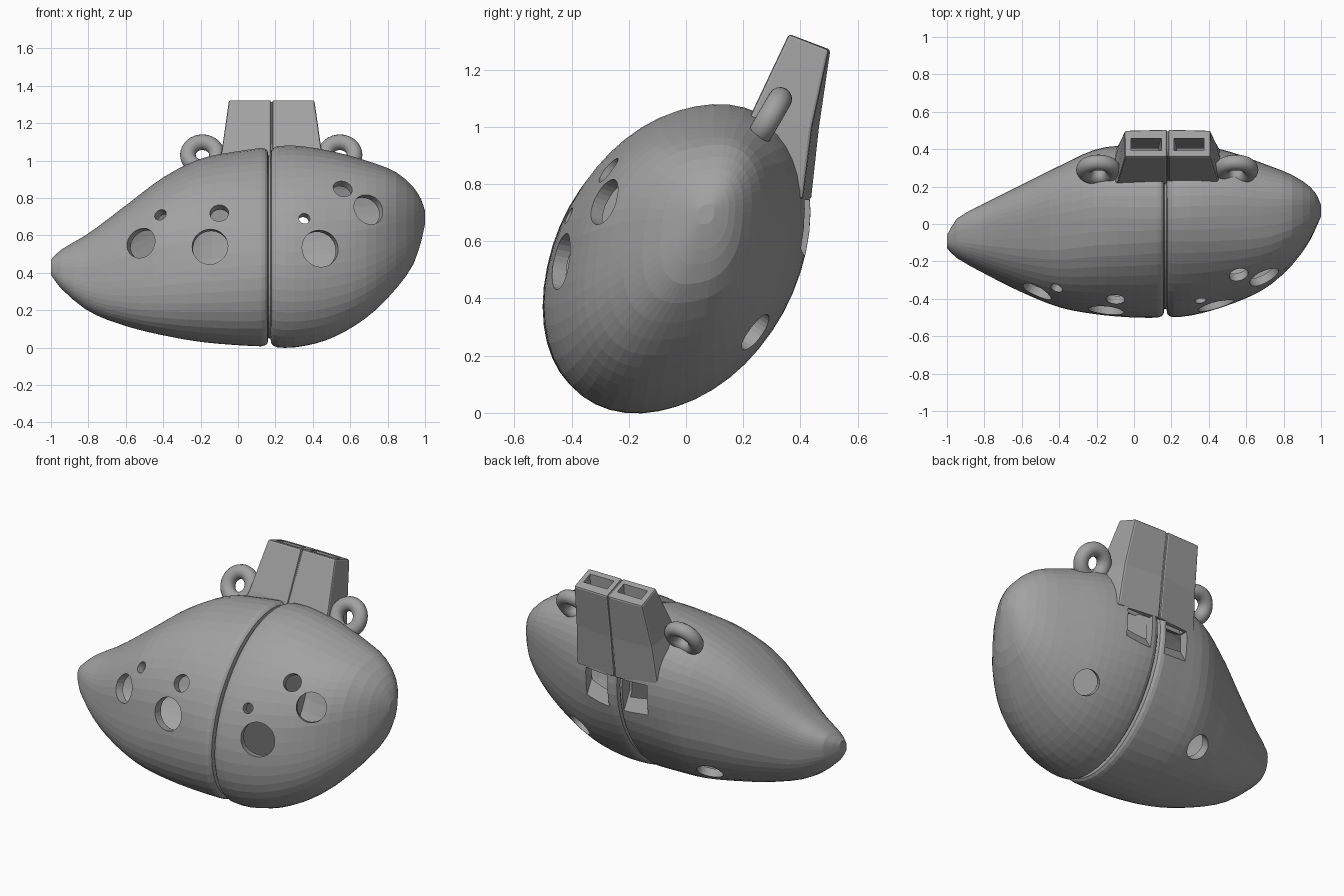
import bpy, bmesh, math
from mathutils import Matrix, Vector
from mathutils.bvhtree import BVHTree

if "Cube" in bpy.data.objects:
    bpy.data.objects.remove(bpy.data.objects["Cube"], do_unlink=True)

GREY = (0.36, 0.36, 0.36, 1)
clay = bpy.data.materials.new("clay_grey")
clay.use_nodes = True
clay.diffuse_color = GREY
clay.node_tree.nodes["Principled BSDF"].inputs["Base Color"].default_value = GREY

# Body outline: x, top z, bottom z, back y, front y
OUTLINE = [
    (-1, .47, .39, -.06, -.13), (-.95, .52, .32, .025, -.18),
    (-.8, .61, .195, .11, -.265), (-.6, .76, .115, .21, -.365),
    (-.4, .91, .065, .31, -.445), (-.2, 1.01, .03, .4, -.483),
    (0, 1.05, .012, .425, -.5), (.15, 1.07, .005, .435, -.5),
    (.3, 1.08, 0, .43, -.49), (.5, 1.05, .05, .39, -.435),
    (.7, .995, .17, .32, -.345), (.85, .935, .32, .26, -.215),
    (.94, .855, .45, .2, -.09), (.98, .79, .57, .15, -.005),
    (1, .73, .66, .1, .04)]
LEAN = math.asin(.3)
MID = .18  # centre plane of the mouthpiece


def slope(i, k):
    a, b = OUTLINE[max(i - 1, 0)], OUTLINE[min(i + 1, len(OUTLINE) - 1)]
    return (b[k] - a[k]) / (b[0] - a[0])


def outline_at(x):
    """Smoothly interpolated outline values at x."""
    i = max(j for j in range(len(OUTLINE) - 1) if OUTLINE[j][0] <= x)
    a, b = OUTLINE[i], OUTLINE[i + 1]
    h = b[0] - a[0]
    t = (x - a[0]) / h
    u = 1 - t
    return [u * u * (1 + 2 * t) * a[k] + t * t * (3 - 2 * t) * b[k]
            + h * t * u * (u * slope(i, k) - t * slope(i + 1, k)) for k in range(1, 5)]


def section(x, inset=0, sides=48):
    """Leaning oval cross-section, squarer towards the ends."""
    top, low, back, front = outline_at(x)
    hy = max((back - front) / 2 - inset, .01)
    hz = max((top - low) / 2 - inset, .01)
    power = 1 - .12 * min(abs(x - MID) / .4, 1.6)

    def full(v):
        return math.copysign(abs(v) ** power, v)

    angles = [math.tau * i / sides for i in range(sides)]
    return [(x, (back + front) / 2 + hy * full(math.cos(a)),
             (top + low) / 2 + hz * full(math.sin(a + LEAN))) for a in angles]


def finish(bm, name):
    bmesh.ops.recalc_face_normals(bm, faces=bm.faces)
    mesh = bpy.data.meshes.new(name)
    bm.to_mesh(mesh)
    bm.free()
    mesh.materials.append(clay)
    obj = bpy.data.objects.new(name, mesh)
    bpy.context.collection.objects.link(obj)
    return obj


def loft(name, rings):
    """Closed solid skinned through rings of points."""
    bm = bmesh.new()
    loops = [[bm.verts.new(p) for p in ring] for ring in rings]
    for a, b in zip(loops, loops[1:]):
        for i in range(len(a)):
            j = (i + 1) % len(a)
            bm.faces.new((a[i], a[j], b[j], b[i]))
    bm.faces.new(loops[0])
    bm.faces.new(loops[-1])
    return finish(bm, name)


def apply(obj, mod):
    bpy.context.view_layer.objects.active = obj
    bpy.ops.object.modifier_apply(modifier=mod.name)


def cut(obj, cutter):
    mod = obj.modifiers.new("cut", "BOOLEAN")
    mod.operation, mod.solver, mod.object = "DIFFERENCE", "EXACT", cutter
    apply(obj, mod)


def spread(a, b, n):
    return [a + (b - a) * i / n for i in range(n + 1)]


# Body: two rounded chambers meeting at a groove
groove = [(.125, 0), (.145, .006), (.158, .018), (.162, .045),
          (.174, .045), (.178, .018), (.191, .006), (.21, 0)]
ends = [-.98, -.95, .94, .965, .98, .99, 1]
stations = sorted([(x, 0) for x in spread(-1, .09, 18) + spread(.25, .9, 12) + ends] + groove)
body = loft("body", [section(x, d) for x, d in stations])
bvh = BVHTree.FromPolygons([v.co for v in body.data.vertices],
                           [p.vertices[:] for p in body.data.polygons])

# Hollow chambers
cutters = [loft("chamber", [section(x, .055) for x in spread(a, b, 16)])
           for a, b in ((-.9, .115), (.225, .92))]


def hole_cutter(x, z, radius, side):
    """Round cutter square to the body surface, on the front (-1) or back (1)."""
    spot, normal, *_ = bvh.ray_cast(Vector((x, 2 * side, z)), Vector((0, -side, 0)))
    bm = bmesh.new()
    bmesh.ops.create_cone(bm, cap_ends=True, segments=28, radius1=radius, radius2=radius,
                          depth=.24, matrix=Matrix.Translation(spot)
                          @ normal.to_track_quat("Z", "Y").to_matrix().to_4x4())
    return finish(bm, "hole")


# Finger holes in front, thumb holes behind
for x, z, r in ((-.52, .56, .083), (-.415, .71, .033), (-.15, .54, .096), (-.1, .72, .05),
                (.355, .69, .03), (.44, .53, .1), (.56, .85, .052), (.7, .74, .085)):
    cutters.append(hole_cutter(x, z, r, -1))
for x, z in ((.55, .28), (-.3, .2)):
    cutters.append(hole_cutter(x, z, .075, 1))


def slab(x0, x1, profile):
    return [[(x, y, z) for y, z in profile] for x in (x0, x1)]


# Mouthpiece halves with air ducts and sound windows
# levels: front y, z, half width; back y, z, half width, outer corner setback
LEVELS = ((.17, .88, .33, .438, .745, .275, .03), (.23, 1.05, .268, .466, 1, .257, .025),
          (.36, 1.325, .228, .505, 1.27, .23, .005))
WINDOW = ((.52, .745), (.36, .745), (.36, .65), (.425, .53), (.52, .53))
for side, label in ((-1, "right"), (1, "left")):
    def at(offset):
        return MID + side * offset

    half = loft("mouthpiece_" + label, [
        [(at(.003), fy, fz), (at(fw), fy, fz), (at(bw), by - setback, bz), (at(.003), by, bz)]
        for fy, fz, fw, by, bz, bw, setback in LEVELS])
    bevel = half.modifiers.new("soft_edges", "BEVEL")
    bevel.width, bevel.segments = .01, 2
    apply(half, bevel)
    duct = loft("duct", [
        [(at(a), f, z), (at(b), f, z), (at(b), k, z), (at(a), k, z)]
        for a, b, f, k, z in ((.05, .2, .37, .4, .7), (.032, .195, .395, .465, 1.36))])
    cut(half, duct)
    cutters += [duct, loft("window", slab(at(.05), at(.21), WINDOW))]

# Recessed web joining the two halves
loft("mouthpiece_web", slab(MID - .02, MID + .02,
     ((.19, .88), (.238, 1.045), (.366, 1.312), (.495, 1.265), (.457, 1), (.428, .75))))

for cutter in cutters:
    cut(body, cutter)
for cutter in cutters:
    bpy.data.objects.remove(cutter, do_unlink=True)

# Cord rings
for x, label in ((-.19, "right"), (.545, "left")):
    bpy.ops.mesh.primitive_torus_add(
        location=(x, .29, 1.03), rotation=(math.radians(-120), 0, 0),
        major_radius=.078, minor_radius=.042, major_segments=32, minor_segments=16)
    ring = bpy.context.object
    ring.name = "cord_ring_" + label
    ring.data.materials.append(clay)
    bpy.ops.object.shade_smooth_by_angle()
